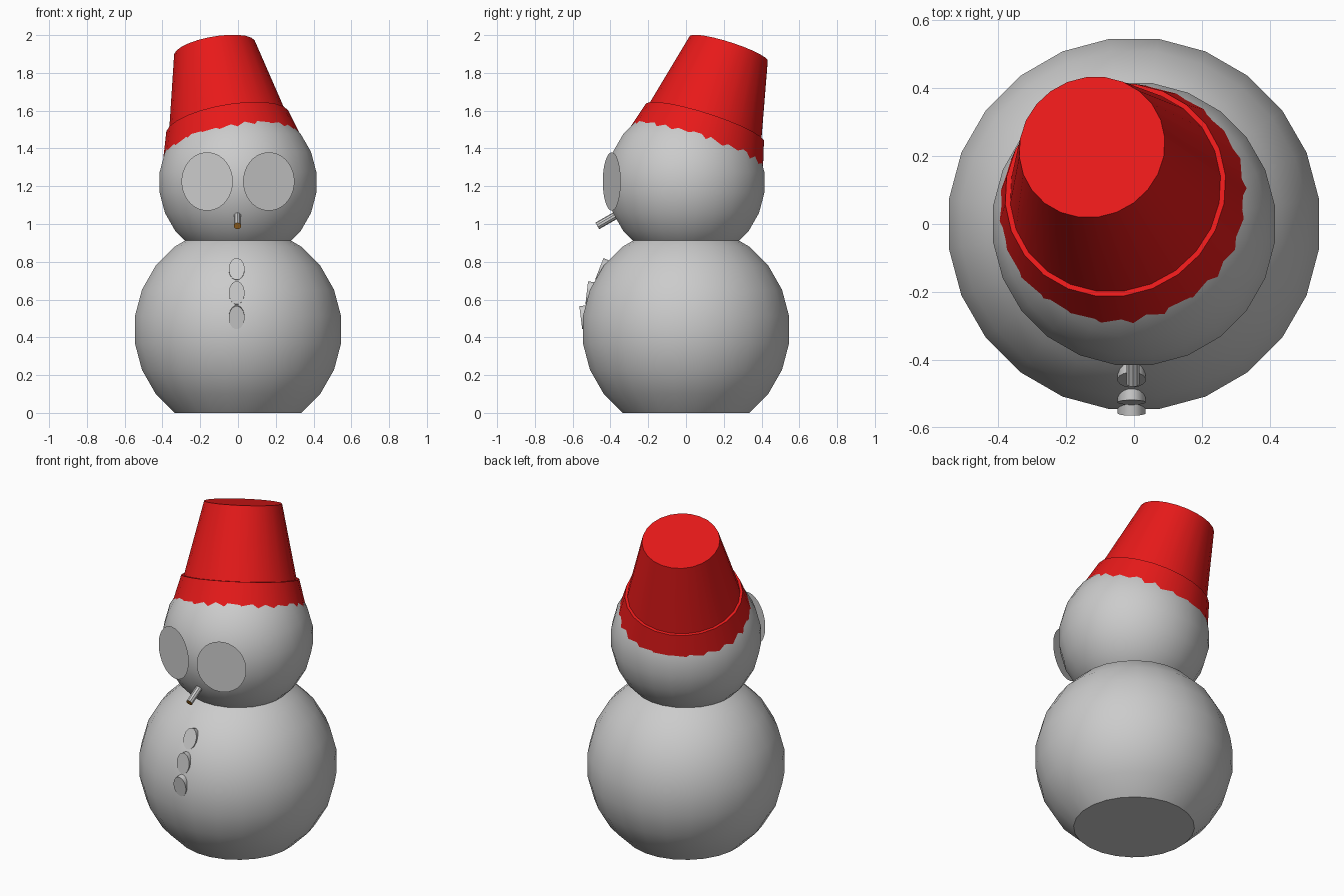
import bpy, bmesh
from math import sin, cos, radians, pi, sqrt
from mathutils import Vector, Matrix

if "Cube" in bpy.data.objects:
    bpy.data.objects.remove(bpy.data.objects["Cube"])


def material(name, color):
    mat = bpy.data.materials.new(name)
    mat.diffuse_color = color
    mat.use_nodes = True
    mat.node_tree.nodes["Principled BSDF"].inputs["Base Color"].default_value = mat.diffuse_color
    return mat


def lathe(name, profile, matrix=Matrix(), sides=24, scale=(1, 1)):
    """Capped surface of revolution around local z from (radius, z) points."""
    bm = bmesh.new()
    rings = []
    for r, z in profile:
        rings.append([bm.verts.new((r * scale[0] * cos(2 * pi * (i + .5) / sides),
                                    r * scale[1] * sin(2 * pi * (i + .5) / sides), z))
                      for i in range(sides)])
    for a, b in zip(rings, rings[1:]):
        for i in range(sides):
            j = (i + 1) % sides
            bm.faces.new((a[i], a[j], b[j], b[i]))
    if len(rings) > 1:
        bm.faces.new(rings[0][::-1])
    bm.faces.new(rings[-1])
    mesh = bpy.data.meshes.new(name)
    bm.to_mesh(mesh)
    bm.free()
    obj = bpy.data.objects.new(name, mesh)
    bpy.context.collection.objects.link(obj)
    obj.matrix_world = matrix
    bpy.ops.object.select_all(action='DESELECT')
    obj.select_set(True)
    bpy.context.view_layer.objects.active = obj
    bpy.ops.object.shade_smooth_by_angle(angle=radians(32))
    return obj


def ball(radius, lowest):
    """Sphere profile with rings every 15 degrees from the lowest latitude."""
    lats = [radians(lowest + 15 * i) for i in range(int((82.5 - lowest) / 15) + 1)]
    return [(radius * cos(a), radius * sin(a)) for a in lats]


def aimed(location, direction):
    """Place local z along a direction, keeping local y upward."""
    z = Vector(direction).normalized()
    x = Vector((0, 0, 1)).cross(z).normalized()
    rot = Matrix((x, z.cross(x), z)).transposed()
    return Matrix.Translation(location) @ rot.to_4x4()


BODY_Z, BODY_R = .44, .555
HEAD_Z, HEAD_R = 1.22, .422

# Body with flat base, and head
lathe("body", ball(BODY_R, -52.5), Matrix.Translation((0, 0, BODY_Z)))
lathe("head", ball(HEAD_R, -82.5), Matrix.Translation((0, 0, HEAD_Z)))

# Tilted bucket hat, concentric with the head
hat = lathe("bucket_hat", [(.376, .17), (.33, .334), (.315, .334), (.218, .753)],
            aimed((0, 0, HEAD_Z), (-.175, .32, 1)))
hat.data.materials.append(material("red", (.8, .01, .01, 1)))

# Flat oval eyes turned outward
for side, label in ((-1, "left"), (1, "right")):
    yaw = radians(19.3)
    lathe(label + "_eye", [(1, 0)],
          aimed((side * .163, -.393, 1.225), (side * sin(yaw), -cos(yaw), 0)),
          sides=32, scale=(.144, .155))

# Small stick in the mouth with a brown end
stick = lathe("mouth_stick", [(.02, -.05), (.02, .115)],
              aimed((-.003, -.37, 1.047), (0, -.87, -.5)), sides=10)
for mat in (material("grey", (.8, .8, .8, 1)), material("brown", (.5, .2, .02, 1))):
    stick.data.materials.append(mat)
stick.data.polygons[-1].material_index = 1

# Buttons sunk into the body, upper edges standing proud
for n, z in enumerate((.76, .635, .505)):
    dz = z - BODY_Z
    y = -sqrt(BODY_R ** 2 - dz ** 2)
    normal = Vector((0, y, dz)).normalized()
    axis = Matrix.Rotation(radians(14), 3, 'X') @ normal
    lathe("button_%d" % (n + 1), [(1, -.05), (1, .006)],
          aimed(Vector((-.007, y, z)), axis), sides=16, scale=(.042, .062))
